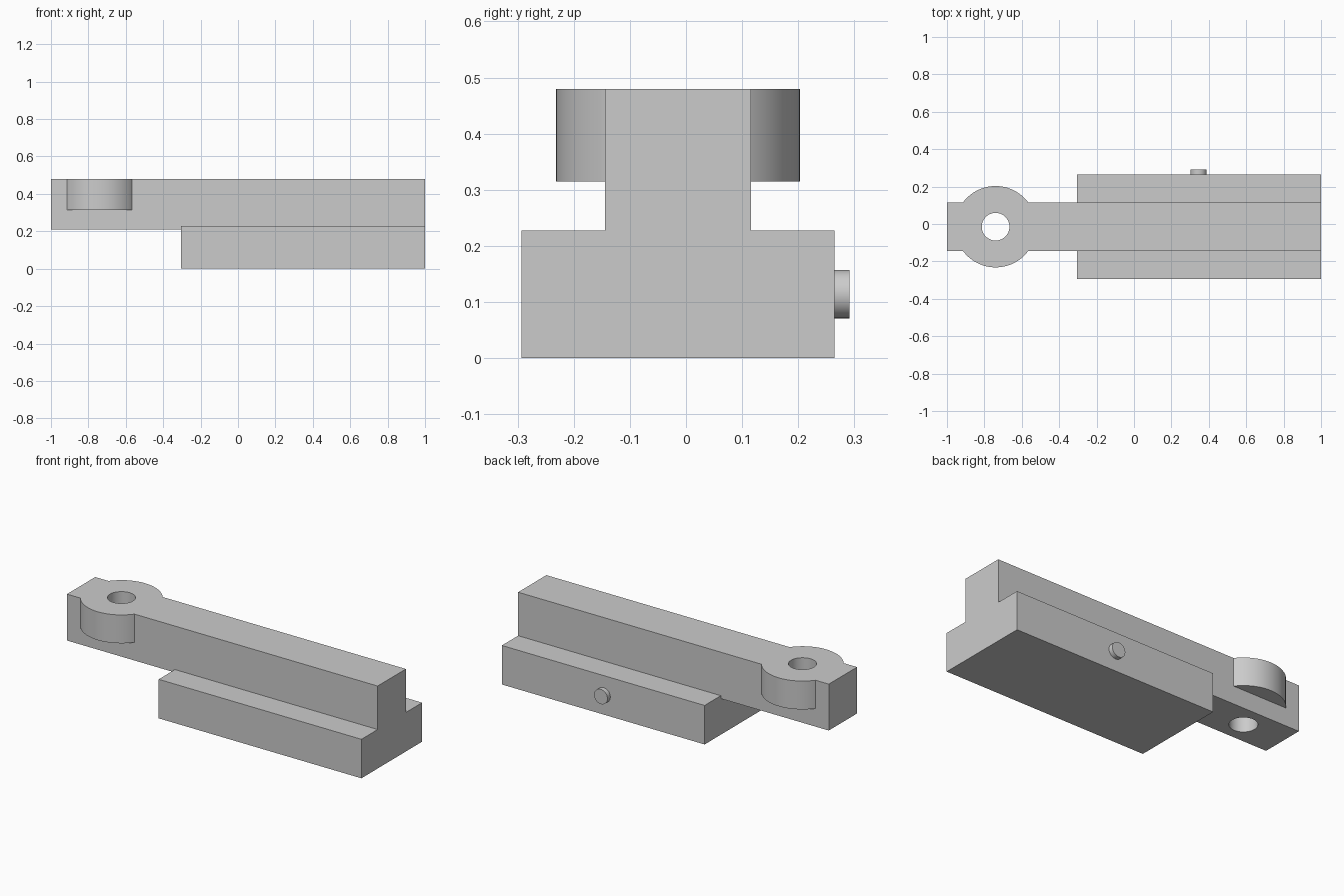
import bpy
import math
from mathutils import Matrix

default_cube = bpy.data.objects.get("Cube")
if default_cube:
    bpy.data.objects.remove(default_cube, do_unlink=True)

# Single grey material
grey = bpy.data.materials.new("light_grey")
grey.use_nodes = True
colour = (0.6, 0.6, 0.6, 1)
grey.diffuse_color = colour
grey.node_tree.nodes["Principled BSDF"].inputs["Base Color"].default_value = colour


def finish(name):
    obj = bpy.context.object
    obj.name = obj.data.name = name
    obj.data.materials.append(grey)
    return obj


def box(name, low, high):
    """Box spanning two opposite corners."""
    bpy.ops.mesh.primitive_cube_add(size=1)
    obj = finish(name)
    centre = [(a + b) / 2 for a, b in zip(low, high)]
    size = [b - a for a, b in zip(low, high)]
    obj.data.transform(Matrix.Translation(centre) @ Matrix.Diagonal((*size, 1)))
    return obj


def cylinder(name, radius, depth, centre, tilt=0):
    """Round part, upright unless tilted about x."""
    bpy.ops.mesh.primitive_cylinder_add(vertices=64, radius=radius, depth=depth)
    obj = finish(name)
    obj.data.transform(Matrix.Translation(centre) @ Matrix.Rotation(tilt, 4, "X"))
    return obj


def combine(target, tool, operation):
    """Apply a boolean and discard the tool object."""
    tool.hide_render = True
    mod = target.modifiers.new(tool.name, "BOOLEAN")
    mod.operation = operation
    mod.solver = "EXACT"
    mod.object = tool
    bpy.context.view_layer.objects.active = target
    bpy.ops.object.modifier_apply(modifier=mod.name)
    bpy.data.objects.remove(tool, do_unlink=True)


def smooth(obj):
    bpy.ops.object.select_all(action="DESELECT")
    obj.select_set(True)
    bpy.context.view_layer.objects.active = obj
    bpy.ops.object.shade_smooth_by_angle(angle=math.radians(30))


MID_Y = -0.0145
EYE_X = -0.74
TOP = 0.48

# Long arm with a wide base block and a round eye near its free end
arm = box("arm_body", (-1, MID_Y - 0.13, 0.21), (1, MID_Y + 0.13, TOP))
base = box("base_block", (-0.305, MID_Y - 0.279, 0), (1, MID_Y + 0.279, 0.227))
eye = cylinder("eye_boss", 0.2175, TOP - 0.315, (EYE_X, MID_Y, (TOP + 0.315) / 2))
hole = cylinder("eye_hole", 0.074, 1, (EYE_X, MID_Y, 0.35))
combine(arm, base, "UNION")
combine(arm, eye, "UNION")
combine(arm, hole, "DIFFERENCE")
smooth(arm)

# Small round button on the back of the base
button = cylinder("side_button", 0.043, 0.036, (0.345, 0.273, 0.114), math.pi / 2)
smooth(button)
